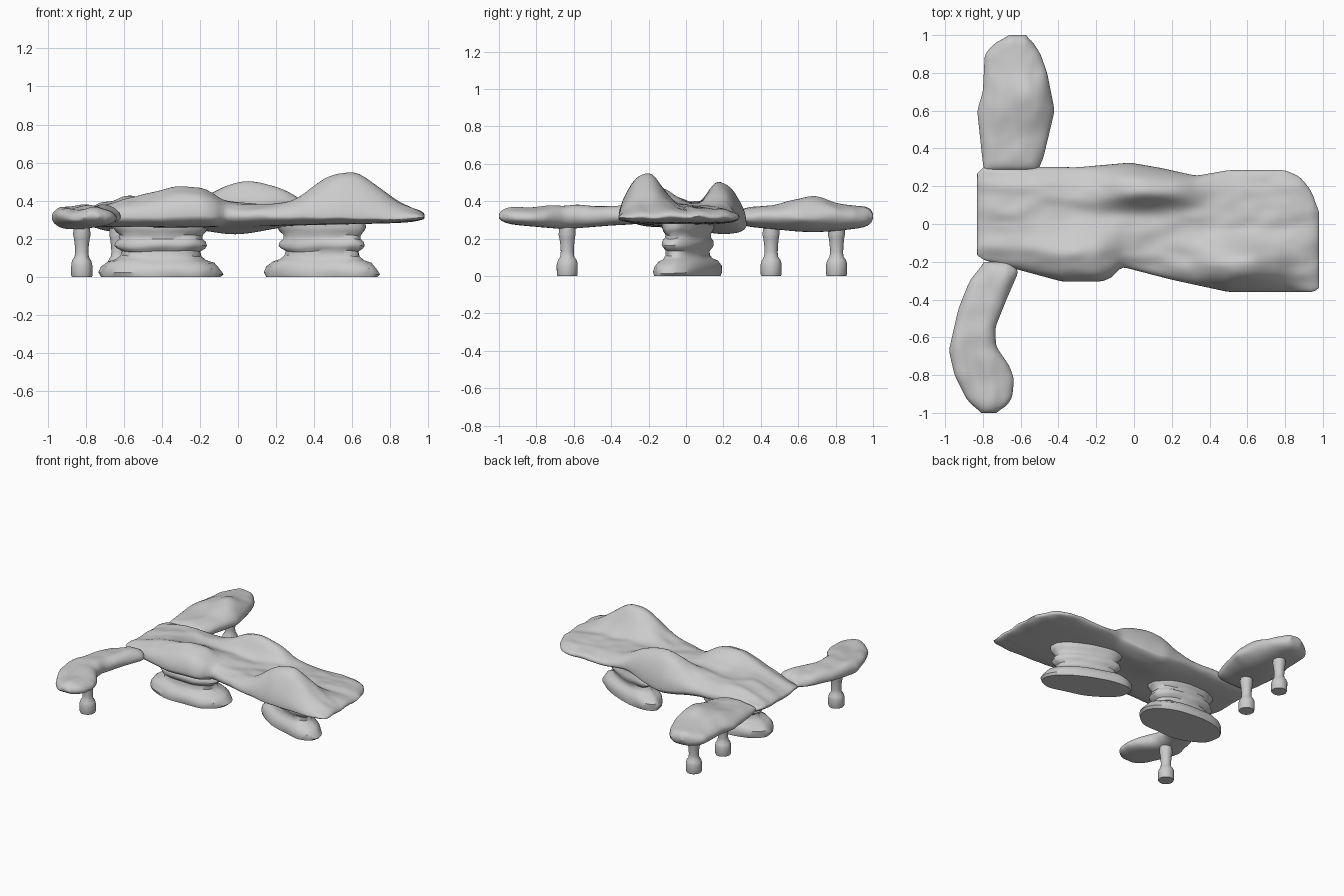
import bpy, bmesh
from math import sin, cos, pi, exp
from mathutils import noise, Vector

if "Cube" in bpy.data.objects:
    bpy.data.objects.remove(bpy.data.objects["Cube"])


def interp(pts, t):
    """Linear interpolation through (t, value) pairs."""
    if t <= pts[0][0]:
        return pts[0][1]
    for (a, va), (b, vb) in zip(pts, pts[1:]):
        if t <= b:
            return va + (vb - va) * (t - a) / (b - a)
    return pts[-1][1]


def soft(pts, t, w=0.02):
    return (interp(pts, t - w) + 2 * interp(pts, t) + interp(pts, t + w)) / 4


def finish(bm, name):
    bmesh.ops.recalc_face_normals(bm, faces=bm.faces)
    me = bpy.data.meshes.new(name)
    bm.to_mesh(me)
    bm.free()
    ob = bpy.data.objects.new(name, me)
    bpy.context.collection.objects.link(ob)
    bpy.ops.object.select_all(action='DESELECT')
    ob.select_set(True)
    bpy.context.view_layer.objects.active = ob
    bpy.ops.object.shade_smooth_by_angle(angle=0.7)
    return ob


def pillow(name, lo, hi, start, end, top, bottom, edge, along_x=True,
           end_pow=12, side_pow=4, nu=90, nv=36):
    """Closed cushion: outline from two edges, separate top and bottom heights."""
    bm = bmesh.new()
    up, down = {}, {}
    for i in range(nu + 1):
        u = 0.5 - 0.5 * cos(pi * i / nu)
        s = start + (end - start) * u
        a, b = soft(lo, s), soft(hi, s)
        for j in range(nv + 1):
            v = 0.5 - 0.5 * cos(pi * j / nv)
            c = a + (b - a) * v
            x, y = (s, c) if along_x else (c, s)
            k = (max(0, 1 - abs(2 * u - 1) ** end_pow)
                 * max(0, 1 - abs(2 * v - 1) ** side_pow)) ** 0.5
            e = edge(x, y)
            up[i, j] = bm.verts.new((x, y, e + (top(x, y) - e) * k))
            rim = i in (0, nu) or j in (0, nv)
            down[i, j] = up[i, j] if rim else bm.verts.new(
                (x, y, e + (bottom(x, y) - e) * k))
    for i in range(nu):
        for j in range(nv):
            ring = ((i, j), (i + 1, j), (i + 1, j + 1), (i, j + 1))
            bm.faces.new([up[r] for r in ring])
            if any(down[r] is not up[r] for r in ring):
                bm.faces.new([down[r] for r in reversed(ring)])
    return finish(bm, name)


def lathe(name, centre, profile, ratio=1.0, power=2.0, wobble=0.0, skew=0.0, n=48):
    """Stacked super-ellipse rings, optionally skewed in plan; profile is (radius, z)."""
    bm = bmesh.new()
    rings = []
    for r, z in profile:
        ring = []
        for k in range(n):
            a = 2 * pi * k / n
            ca, sa = cos(a), sin(a)
            f = r * (abs(ca) ** power + abs(sa) ** power) ** (-1 / power)
            f *= 1 + wobble * noise.noise(Vector((ca * 2, sa * 2, z * 25)))
            dz = 0
            if 0.01 < z < 0.29:
                dz = wobble * 0.2 * noise.noise(Vector((ca * 1.5, sa * 1.5, z * 9)))
            ring.append(bm.verts.new((centre[0] + f * ca,
                                      centre[1] + f * sa * ratio - skew * f * ca, z + dz)))
        rings.append(ring)
    for a, b in zip(rings, rings[1:]):
        for k in range(n):
            bm.faces.new((a[k], a[(k + 1) % n], b[(k + 1) % n], b[k]))
    bm.faces.new(rings[0][::-1])
    bm.faces.new(rings[-1])
    return finish(bm, name)


def hump(x, y, cx, cy, h, left, right, near, far, p=2):
    sx = left if x < cx else right
    sy = near if y < cy else far
    return h * exp(-abs((x - cx) / sx) ** p - abs((y - cy) / sy) ** p)


def crease(x, y, amp=0.014):
    return amp * (noise.noise(Vector((x * 3, y * 11, 1.7)))
                  + 0.5 * noise.noise(Vector((x * 9, y * 16, 5.2))))


# Draped main slab with three raised folds
def slab_top(x, y):
    z = interp([(-0.83, 0.355), (-0.6, 0.395), (0, 0.385), (0.4, 0.375), (0.98, 0.365)], x)
    z += hump(x, y, 0.57, -0.23, 0.19, 0.23, 0.22, 0.15, 0.13, 2.3)
    z += hump(x, y, 0.09, 0.20, 0.125, 0.27, 0.24, 0.10, 0.16, 2.8)
    z += hump(x, y, -0.24, -0.18, 0.095, 0.28, 0.15, 0.2, 0.14, 2.3)
    return z + crease(x, y)


def slab_bottom(x, y):
    return (interp([(-0.83, 0.26), (-0.2, 0.26), (0.98, 0.285)], x)
            - hump(x, y, 0.0, 0.24, 0.045, 0.22, 0.22, 0.2, 0.2))


def slab_edge(x, y):
    return 0.315 - hump(x, y, 0.0, 0.31, 0.05, 0.2, 0.2, 0.15, 0.2) + crease(x, y)


pillow("main_draped_slab",
       [(-0.83, -0.16), (-0.80, -0.19), (-0.62, -0.24), (-0.38, -0.305), (-0.17, -0.305),
        (-0.11, -0.28), (-0.07, -0.225), (0.2, -0.295), (0.5, -0.36), (0.96, -0.36), (0.98, -0.33)],
       [(-0.83, 0.26), (-0.80, 0.305), (-0.3, 0.30), (-0.02, 0.325), (0.15, 0.295), (0.33, 0.255),
        (0.5, 0.285), (0.8, 0.285), (0.88, 0.25), (0.95, 0.16), (0.98, 0.04)],
       -0.83, 0.98, slab_top, slab_bottom, slab_edge, nu=130, nv=48)

# Broad back arm board
pillow("back_arm_board",
       [(0.28, -0.79), (0.32, -0.80), (0.6, -0.83), (0.7, -0.80), (0.9, -0.79), (0.965, -0.73), (1.0, -0.65)],
       [(0.28, -0.51), (0.35, -0.48), (0.6, -0.42), (0.8, -0.46), (0.9, -0.495), (0.97, -0.54), (1.0, -0.58)],
       0.28, 1.0,
       lambda x, y: 0.372 + hump(x, y, -0.57, 0.67, 0.055, 0.14, 0.12, 0.14, 0.12) + crease(y, x),
       lambda x, y: 0.265 - hump(x, y, -0.6, 0.68, 0.03, 0.2, 0.2, 0.25, 0.25),
       lambda x, y: 0.315 + crease(y, x), along_x=False, side_pow=3)

# Curved front arm board
pillow("front_arm_board",
       [(-1.0, -0.80), (-0.975, -0.84), (-0.93, -0.885), (-0.8, -0.95), (-0.67, -0.98),
        (-0.45, -0.93), (-0.3, -0.87), (-0.2, -0.79)],
       [(-1.0, -0.74), (-0.97, -0.68), (-0.92, -0.645), (-0.82, -0.635), (-0.75, -0.66), (-0.65, -0.73),
        (-0.55, -0.735), (-0.4, -0.675), (-0.25, -0.61), (-0.2, -0.65)],
       -1.0, -0.2,
       lambda x, y: interp([(-1, 0.355), (-0.8, 0.365), (-0.6, 0.375), (-0.2, 0.37)], y) + crease(y, x),
       lambda x, y: interp([(-1, 0.28), (-0.65, 0.25), (-0.4, 0.27), (-0.2, 0.28)], y),
       lambda x, y: 0.312 + crease(y, x), along_x=False, side_pow=3)

# Bunched oval pedestals, the right one slanted in plan
pedestal = [(0.315, 0), (0.325, 0.02), (0.315, 0.05), (0.28, 0.078), (0.235, 0.09), (0.21, 0.11),
            (0.21, 0.135), (0.235, 0.15), (0.245, 0.165), (0.24, 0.185), (0.22, 0.2), (0.22, 0.22),
            (0.24, 0.24), (0.25, 0.26), (0.25, 0.3)]
for name, cx, s, ratio, skew in (("left_pedestal", -0.405, 0.99, 0.53, 0.05),
                                 ("right_pedestal", 0.44, 0.92, 0.46, 0.36)):
    lathe(name, (cx, 0.01), [(r * s, z) for r, z in pedestal],
          ratio=ratio, power=2.3, wobble=0.05, skew=skew, n=64)

# Turned legs under the arm boards
leg = [(0.052, 0), (0.056, 0.01), (0.056, 0.065), (0.05, 0.085), (0.037, 0.105), (0.035, 0.13),
       (0.037, 0.17), (0.042, 0.205), (0.046, 0.22), (0.043, 0.25), (0.046, 0.31)]
for name, pos in (("front_arm_leg", (-0.82, -0.635)), ("back_arm_inner_leg", (-0.63, 0.455)),
                  ("back_arm_outer_leg", (-0.63, 0.805))):
    lathe(name, pos, leg, wobble=0.04, n=28)
